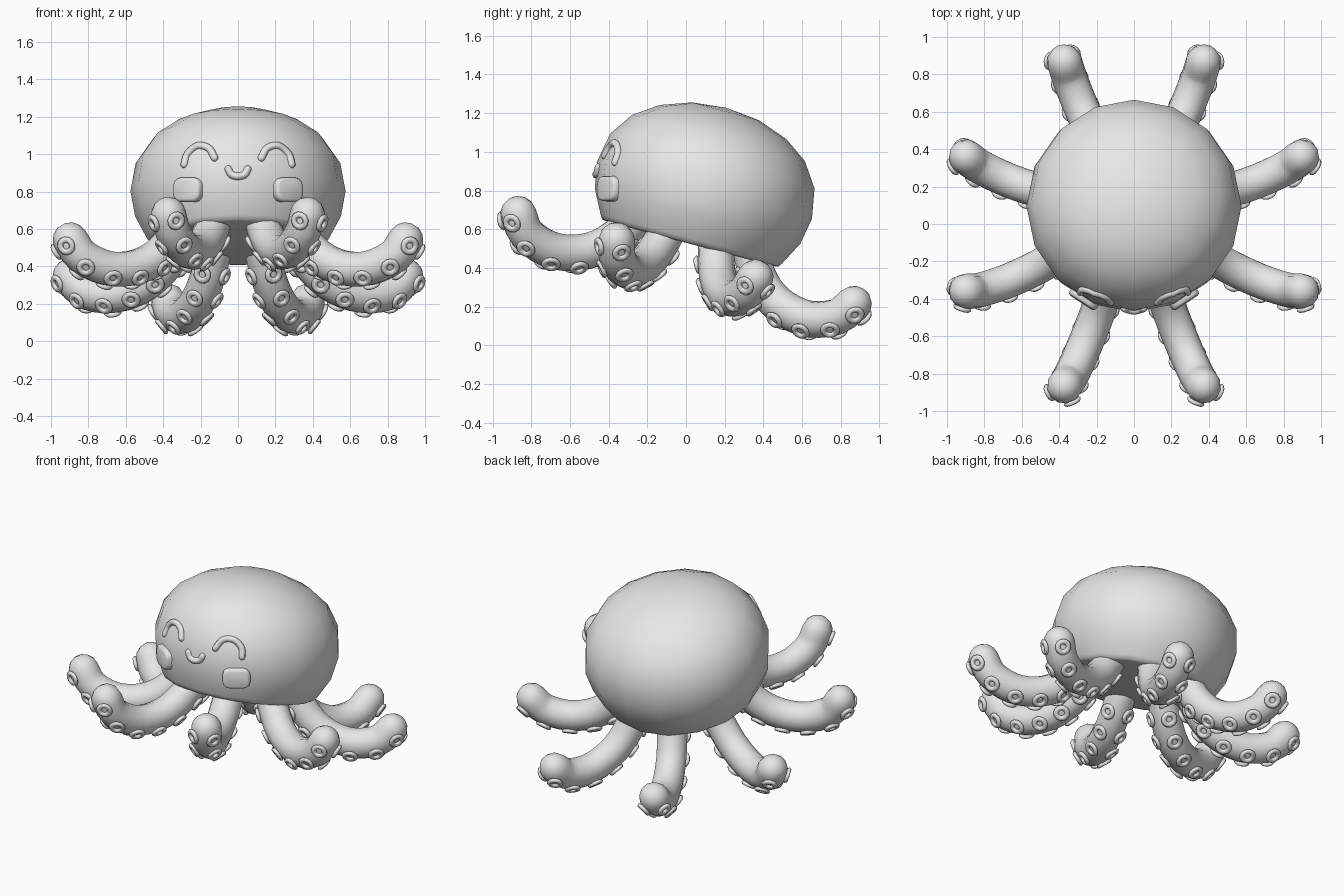
import bpy, bmesh
from math import radians, sin, cos, pi
from mathutils import Vector, Matrix
from mathutils.bvhtree import BVHTree

cube = bpy.data.objects.get("Cube")
if cube:
    bpy.data.objects.remove(cube, do_unlink=True)

# One plain clay colour for everything
clay = bpy.data.materials.new("light_grey_clay")
clay.use_nodes = True
clay.diffuse_color = (0.8, 0.8, 0.8, 1)
clay.node_tree.nodes["Principled BSDF"].inputs["Base Color"].default_value = (0.8, 0.8, 0.8, 1)

# The whole body leans back
BODY = Matrix.Rotation(radians(-15), 4, 'X') @ Matrix.Translation((0, -0.115, 0))


def make_mesh(name, bm, sharp=50):
    bmesh.ops.recalc_face_normals(bm, faces=bm.faces)
    mesh = bpy.data.meshes.new(name)
    bm.to_mesh(mesh)
    bm.free()
    mesh.materials.append(clay)
    mesh.shade_smooth()
    mesh.set_sharp_from_angle(angle=radians(sharp))
    return mesh


def add_object(name, mesh, matrix=Matrix()):
    obj = bpy.data.objects.new(name, mesh)
    obj.matrix_world = matrix
    bpy.context.collection.objects.link(obj)
    return obj


def lathe(bm, profile, steps, matrix, closed=False):
    """Spin an (r, z) profile around z, then place it."""
    before = set(bm.verts)
    verts = [bm.verts.new((r, 0, z)) for r, z in profile]
    pairs = list(zip(verts, verts[1:])) + ([(verts[-1], verts[0])] if closed else [])
    edges = [bm.edges.new(p) for p in pairs]
    bmesh.ops.spin(bm, geom=verts + edges, cent=(0, 0, 0), axis=(0, 0, 1),
                   angle=2 * pi, steps=steps)
    new = [v for v in bm.verts if v not in before]
    bmesh.ops.remove_doubles(bm, verts=new, dist=0.0005)
    new = [v for v in bm.verts if v not in before]
    bmesh.ops.transform(bm, matrix=matrix, verts=new)


def smooth_path(points, steps):
    """Catmull-Rom curve through the points."""
    p = [Vector(q) for q in points]
    p = [2 * p[0] - p[1]] + p + [2 * p[-1] - p[-2]]
    out = []
    for a, b, c, d in zip(p, p[1:], p[2:], p[3:]):
        for i in range(steps):
            t = i / steps
            out.append(b + (c - a) * t / 2 + (2 * a - 5 * b + 4 * c - d) * t * t / 2
                       + (3 * b - a - 3 * c + d) * t ** 3 / 2)
    return out + [p[-2]]


def tangent(path, i):
    return (path[min(i + 1, len(path) - 1)] - path[max(i - 1, 0)]).normalized()


def tube(bm, path, radius, sides, ref):
    """Sweep a round section along the path, with domed ends."""
    start, end = tangent(path, 0), tangent(path, len(path) - 1)
    dome = [(sin(radians(a)), cos(radians(a))) for a in (75, 50, 25)]
    rings = [(path[0] - start * radius * h, start, radius * w) for h, w in dome]
    rings += [(q, tangent(path, i), radius) for i, q in enumerate(path)]
    rings += [(path[-1] + end * radius * h, end, radius * w) for h, w in reversed(dome)]
    loops = []
    for centre, t, r in rings:
        n = ref.cross(t).normalized()
        b = t.cross(n)
        loops.append([bm.verts.new(centre + r * (n * cos(2 * pi * k / sides) + b * sin(2 * pi * k / sides)))
                      for k in range(sides)])
    for lo, hi in zip(loops, loops[1:]):
        for k in range(sides):
            m = (k + 1) % sides
            bm.faces.new((lo[k], lo[m], hi[m], hi[k]))
    bm.faces.new(loops[0])
    bm.faces.new(loops[-1])


# Head: a rounded dome with a flat underside
bm = bmesh.new()
lathe(bm, [(0, .515), (.445, .512), (.472, .517), (.487, .54), (.55, .66), (.575, .80),
           (.547, .955), (.463, 1.078), (.34, 1.164), (.18, 1.221), (0, 1.24)], 16, BODY)
surface = BVHTree.FromBMesh(bm)
add_object("head", make_mesh("head", bm))


def on_face(x, z):
    hit, normal, _, _ = surface.ray_cast(Vector((x, -3, z)), Vector((0, 1, 0)))
    return hit, (normal if normal.y < 0 else -normal)


# Smiling eyes and mouth: thin tubes resting on the head
def face_line(name, points):
    path = [on_face(q.x, q.y)[0] for q in smooth_path(points, 5)]
    bm = bmesh.new()
    tube(bm, path, 0.02, 8, Vector((0, -1, 0)))
    add_object(name, make_mesh(name, bm))


for side, s in (("left", 1), ("right", -1)):
    face_line(side + "_eye", [(s * x, z) for x, z in
                              ((.287, .945), (.27, 1.0), (.215, 1.045), (.155, 1.03), (.125, .98))])
face_line("mouth", [(-.052, .92), (-.035, .892), (0, .882), (.035, .892), (.052, .92)])

# Cheeks: soft rounded pads
for side, s in (("left", 1), ("right", -1)):
    hit, normal = on_face(s * .265, .81)
    right = Vector((0, 0, 1)).cross(normal).normalized()
    up = normal.cross(right)
    turn = Matrix((right, up, normal)).transposed().to_4x4()
    bm = bmesh.new()
    bmesh.ops.create_cube(bm, size=1)
    bmesh.ops.scale(bm, vec=(.17, .13, .08), verts=bm.verts)
    upright = [e for e in bm.edges if abs(e.verts[0].co.z - e.verts[1].co.z) > .01]
    bmesh.ops.bevel(bm, geom=upright, offset=.045, segments=3, profile=.5, affect='EDGES')
    rim = [e for e in bm.edges if all(v.co.z > .03 for v in e.verts)]
    bmesh.ops.bevel(bm, geom=rim, offset=.015, segments=2, profile=.5, affect='EDGES')
    bmesh.ops.transform(bm, matrix=Matrix.Translation(hit - normal * .01) @ turn, verts=bm.verts)
    add_object(side + "_cheek", make_mesh(side + "_cheek", bm))

# Tentacle: drops from the head, sweeps outwards and curls up
RADIUS = 0.095
path = smooth_path([(.33, 0, .57), (.40, 0, .46), (.50, 0, .365), (.62, 0, .31),
                    (.76, 0, .297), (.90, 0, .345), (.97, 0, .43)], 3)
lateral = Vector((0, 1, 0))
bm = bmesh.new()
tube(bm, path, RADIUS, 12, lateral)
tentacle_mesh = make_mesh("tentacle", bm)

# Suckers: two rows of small rings under each tentacle
ring = [(.034 + .017 * cos(k * pi / 3), .013 * sin(k * pi / 3)) for k in range(6)]
bm = bmesh.new()
travelled, next_stop = 0, 0.015
for i in range(len(path) - 1, 0, -1):
    step = (path[i] - path[i - 1]).length
    while travelled + step > next_stop and next_stop < 0.7:
        centre = path[i].lerp(path[i - 1], (next_stop - travelled) / step)
        down = lateral.cross(tangent(path, i)).normalized()
        for s in (1, -1):
            out = down * cos(radians(42)) + lateral * s * sin(radians(42))
            place = Matrix.Translation(centre + out * (RADIUS + .003)) @ out.to_track_quat('Z', 'Y').to_matrix().to_4x4()
            lathe(bm, ring, 12, place, closed=True)
        next_stop += 0.132
    travelled += step
sucker_mesh = make_mesh("suckers", bm, 80)

for k in range(8):
    place = BODY @ Matrix.Rotation(radians(22.5 + 45 * k), 4, 'Z')
    add_object(f"tentacle_{k + 1}", tentacle_mesh, place)
    add_object(f"suckers_{k + 1}", sucker_mesh, place)
